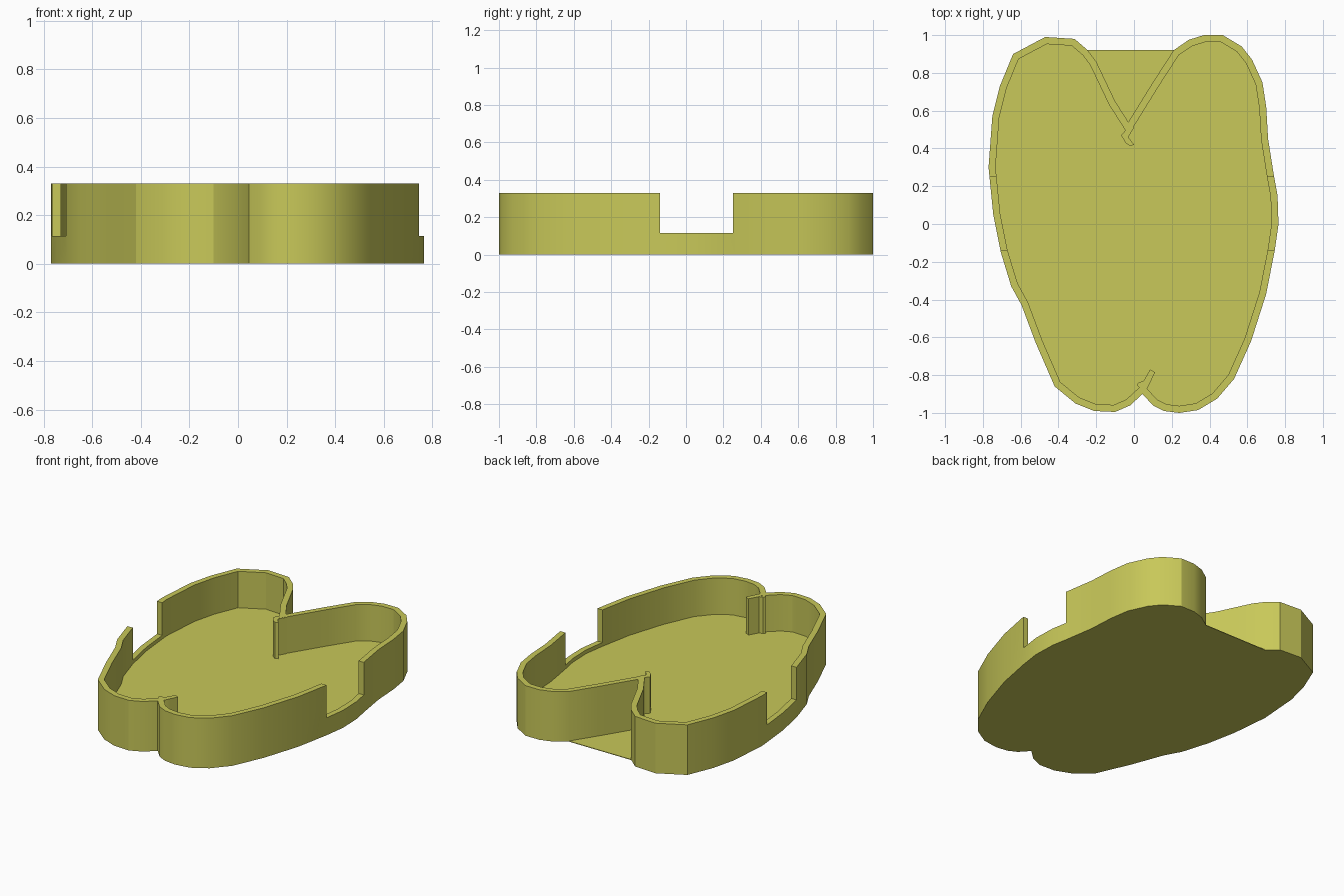
import bpy, bmesh, math
from mathutils import Vector

if "Cube" in bpy.data.objects:
    bpy.data.objects.remove(bpy.data.objects["Cube"])

HEIGHT, FLOOR, LIP, WALL = 0.33, 0.09, 0.115, 0.037

mat = bpy.data.materials.new("olive_yellow")
mat.diffuse_color = (0.58, 0.58, 0.10, 1)
mat.use_nodes = True
mat.node_tree.nodes["Principled BSDF"].inputs["Base Color"].default_value = mat.diffuse_color


def prism(name, pts, z0, z1):
    """Closed prism from a plan outline."""
    bm = bmesh.new()
    face = bm.faces.new([bm.verts.new((p[0], p[1], z0)) for p in pts])
    ext = bmesh.ops.extrude_face_region(bm, geom=[face], use_keep_orig=True)
    for v in ext["geom"]:
        if isinstance(v, bmesh.types.BMVert):
            v.co.z = z1
    bmesh.ops.recalc_face_normals(bm, faces=bm.faces)
    me = bpy.data.meshes.new(name)
    bm.to_mesh(me)
    bm.free()
    ob = bpy.data.objects.new(name, me)
    bpy.context.collection.objects.link(ob)
    me.materials.append(mat)
    return ob


def inset(pts, d):
    """Mitred inward offset of a counter-clockwise outline."""
    out, n = [], len(pts)
    for i in range(n):
        a, b, c = (Vector(pts[(i + k) % n]) for k in (-1, 0, 1))
        u, v = (b - a).normalized(), (c - b).normalized()
        n1, n2 = Vector((-u.y, u.x)), Vector((-v.y, v.x))
        m = (n1 + n2).normalized()
        out.append(b + m * d / max(m.dot(n1), 0.5))
    return out


def cut(ob, cutter):
    cutter.hide_render = True
    mod = ob.modifiers.new("cut", "BOOLEAN")
    mod.operation = "DIFFERENCE"
    mod.solver = "EXACT"
    mod.object = cutter
    bpy.context.view_layer.objects.active = ob
    bpy.ops.object.modifier_apply(modifier=mod.name)
    bpy.data.objects.remove(cutter)


# Plan outline, counter-clockwise from the notch of the V
outline = [
    (-0.03, 0.54), (-0.10, 0.65), (-0.20, 0.86), (-0.245, 0.92), (-0.315, 0.98),
    (-0.47, 0.99), (-0.64, 0.90), (-0.71, 0.73), (-0.75, 0.57), (-0.77, 0.30),
    (-0.745, 0.05), (-0.705, -0.15), (-0.65, -0.33), (-0.595, -0.43),
    (-0.52, -0.63), (-0.42, -0.86), (-0.31, -0.95), (-0.21, -0.99),
    (-0.10, -0.995), (-0.02, -0.96), (0.045, -0.90), (0.10, -0.96),
    (0.16, -0.99), (0.24, -1.0), (0.34, -0.985), (0.44, -0.925), (0.53, -0.82),
    (0.62, -0.62), (0.70, -0.37), (0.745, -0.14), (0.765, 0.0), (0.76, 0.15),
    (0.74, 0.26), (0.71, 0.45), (0.70, 0.62), (0.68, 0.75), (0.625, 0.87),
    (0.57, 0.94), (0.47, 1.0), (0.37, 1.0), (0.29, 0.975), (0.21, 0.92),
    (0.10, 0.75)]

# Tray: hollowed body with a low opening on both sides
tray = prism("tray", outline, 0, HEIGHT)
cut(tray, prism("hollow", inset(outline, WALL), FLOOR, 0.5))
cut(tray, prism("side_opening", [(-1, -0.14), (1, -0.14), (1, 0.25), (-1, 0.25)], LIP, 0.5))

# Thin web bridging the V
prism("rear_web", [(-0.245, 0.92), (-0.20, 0.86), (-0.10, 0.65), (-0.03, 0.54),
                   (0.10, 0.75), (0.21, 0.92)], 0, 0.004)

# Short wall ends hooking inward at both joints
prism("rear_hook", [(-0.035, 0.52), (-0.05, 0.49), (-0.068, 0.47), (-0.045, 0.43),
                    (-0.02, 0.412), (0.0, 0.42), (-0.03, 0.46), (0.0, 0.51)], FLOOR, HEIGHT - 0.001)
prism("front_hook", [(0.045, -0.89), (0.015, -0.85), (0.025, -0.838), (0.05, -0.832),
                     (0.085, -0.77), (0.112, -0.785), (0.09, -0.83), (0.07, -0.87)],
      FLOOR, HEIGHT - 0.001)

for ob in bpy.data.objects:
    ob.select_set(True)
bpy.context.view_layer.objects.active = tray
bpy.ops.object.shade_smooth_by_angle(angle=math.radians(25))
